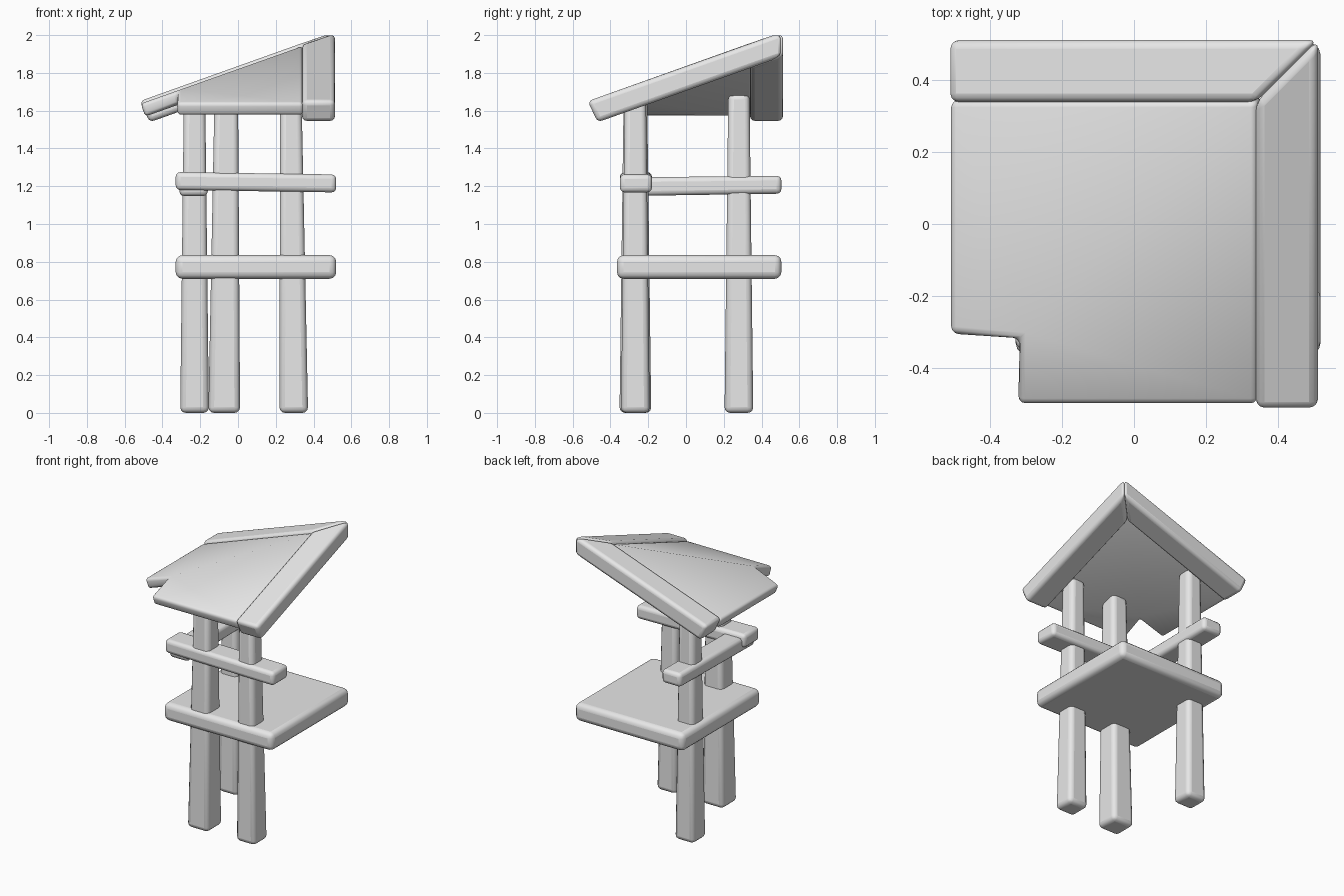
import bpy, bmesh, math

cube = bpy.data.objects.get("Cube")
if cube:
    bpy.data.objects.remove(cube, do_unlink=True)

# Single plain grey
grey = bpy.data.materials.new("plain_grey")
grey.use_nodes = True
COLOUR = (0.8, 0.8, 0.8, 1)
grey.diffuse_color = COLOUR
grey.node_tree.nodes["Principled BSDF"].inputs["Base Color"].default_value = COLOUR


def finish(name, verts, faces, bevel, thickness=0):
    """Make an object with softened edges and smooth shading."""
    mesh = bpy.data.meshes.new(name)
    mesh.from_pydata(verts, [], faces)
    bm = bmesh.new()
    bm.from_mesh(mesh)
    bmesh.ops.recalc_face_normals(bm, faces=bm.faces)
    if thickness and bm.faces[:][0].normal.z < 0:
        bmesh.ops.reverse_faces(bm, faces=bm.faces)
    bm.to_mesh(mesh)
    bm.free()
    obj = bpy.data.objects.new(name, mesh)
    bpy.context.collection.objects.link(obj)
    mesh.materials.append(grey)
    if thickness:
        solid = obj.modifiers.new("thickness", 'SOLIDIFY')
        solid.thickness = thickness
        solid.offset = -1
        solid.use_even_offset = True
    soft = obj.modifiers.new("soft_edges", 'BEVEL')
    soft.width = bevel
    soft.segments = 3
    soft.limit_method = 'ANGLE'
    soft.angle_limit = math.radians(40)
    bpy.ops.object.select_all(action='DESELECT')
    obj.select_set(True)
    bpy.context.view_layer.objects.active = obj
    bpy.ops.object.shade_smooth_by_angle(angle=math.radians(40))
    return obj


def block(name, lower, upper, bevel):
    """Hexahedron from a lower and an upper ring of four points."""
    faces = [(0, 1, 2, 3), (4, 5, 6, 7)]
    faces += [(i, (i + 1) % 4, (i + 1) % 4 + 4, i + 4) for i in range(4)]
    return finish(name, lower + upper, faces, bevel)


def ring(x0, x1, y0, y1, z):
    return [(x0, y0, z), (x1, y0, z), (x1, y1, z), (x0, y1, z)]


def post(name, x, y, half, top_x, top_z):
    """Square post, slimmer towards the top."""
    slim = half * 0.74
    block(name, ring(x - half, x + half, y - half, y + half, 0),
          ring(top_x - slim, top_x + slim, y - slim, y + slim, top_z), 0.03)


post("back_post", -0.23, 0.28, 0.076, -0.23, 1.69)
post("front_left_post", 0.295, -0.268, 0.076, 0.28, 1.68)
post("front_right_post", -0.073, -0.268, 0.084, -0.062, 1.68)

# Floor slab
block("floor", ring(-0.33, 0.52, -0.365, 0.505, 0.71),
      ring(-0.33, 0.52, -0.365, 0.505, 0.835), 0.035)

# Handrails, drooping a little to one end
def sloped(points, drop, axis):
    return [(p[0], p[1], p[2] + drop * p[axis]) for p in points]

block("front_rail", sloped(ring(-0.33, 0.52, -0.35, -0.18, 1.175), -0.015, 0),
      sloped(ring(-0.33, 0.52, -0.35, -0.18, 1.27), -0.015, 0), 0.025)
block("side_rail", sloped(ring(-0.31, -0.16, -0.33, 0.505, 1.153), 0.015, 1),
      sloped(ring(-0.31, -0.16, -0.33, 0.505, 1.25), 0.01, 1), 0.025)


def roof_height(t):
    return 1.835 + 0.355 * t


# Roof sheet: two slopes meeting on a diagonal, low outer corner cut away
LOW, CUT, IN, OUT = -0.515, -0.322, 0.345, 0.513
outline = [(LOW, IN), (LOW, -0.305), (CUT, CUT), (CUT, -0.505), (IN, -0.505), (IN, IN)]
sheet = [(x, y, roof_height(min(x, y)) - 0.015) for x, y in outline]
finish("roof_sheet", sheet, [(0, 1, 2, 5), (2, 3, 4, 5)], 0.02, 0.072)


# Edge boards, mitred together at the high corner
def edge_board(name, swap):
    def level(start, drop):
        pts = [(start, OUT, start), (start, IN - 0.006, start),
               (IN - 0.006, IN - 0.006, IN), (OUT, OUT, OUT)]
        pts = [(a, b, roof_height(t) - drop) for a, b, t in pts]
        return [(b, a, z) for a, b, z in pts] if swap else pts
    block(name, level(-0.468, 0.13), level(-0.52, 0), 0.025)


edge_board("back_edge_board", False)
edge_board("side_edge_board", True)
